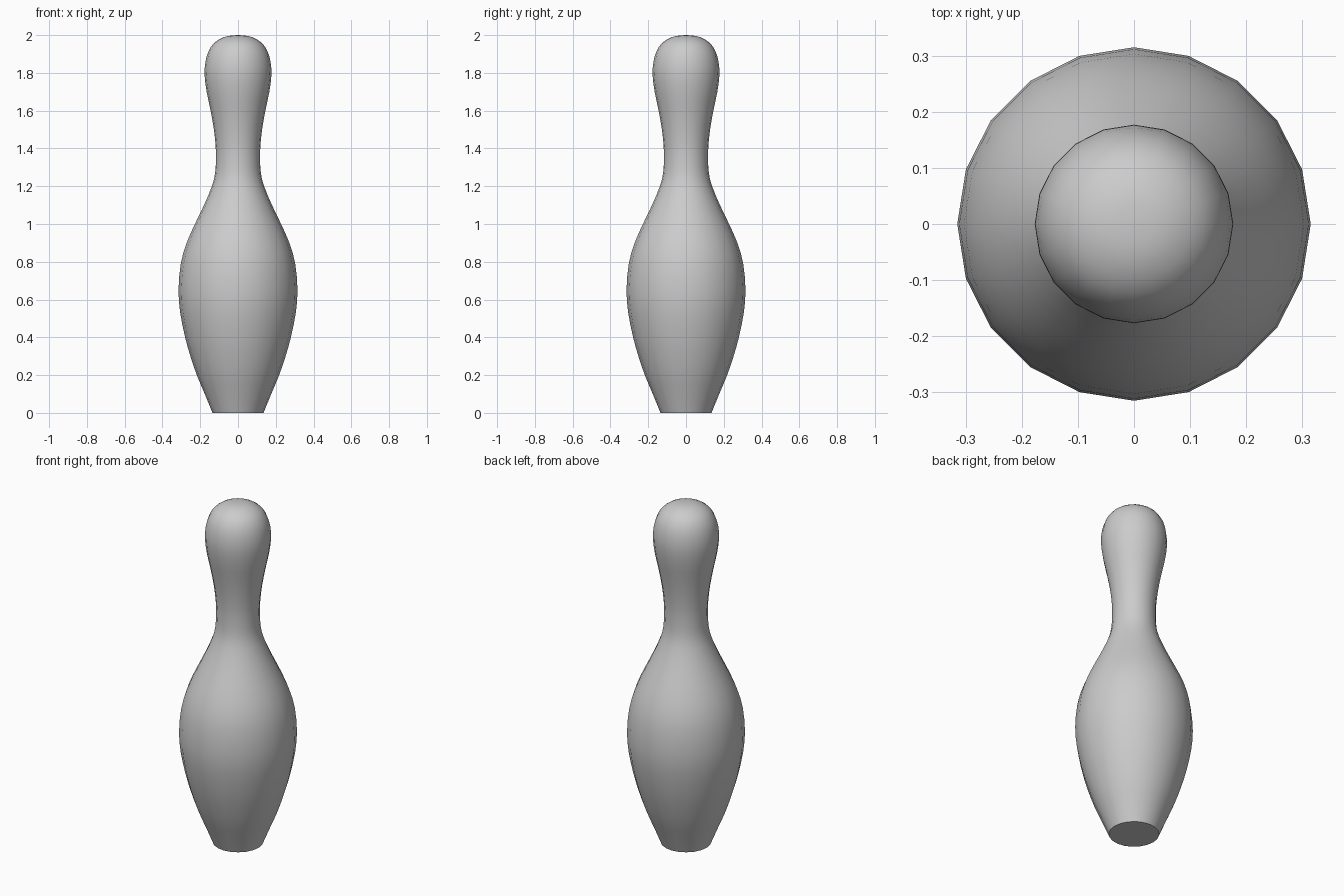
import bpy, bmesh, math
from mathutils import Vector

if "Cube" in bpy.data.objects:
    bpy.data.objects.remove(bpy.data.objects["Cube"])

SIDES = 20

# Outline of the pin from base edge to crown: (radius, height)
outline = [(0.135, 0), (0.176, 0.1), (0.218, 0.2), (0.252, 0.3), (0.280, 0.4),
           (0.306, 0.53), (0.315, 0.65), (0.303, 0.79), (0.272, 0.9),
           (0.228, 1.0), (0.180, 1.1), (0.138, 1.2), (0.121, 1.27),
           (0.117, 1.35), (0.119, 1.42), (0.129, 1.51), (0.147, 1.61),
           (0.166, 1.70), (0.177, 1.79), (0.172, 1.86), (0.156, 1.915),
           (0.125, 1.96), (0.078, 1.988), (0.035, 1.998)]


def smooth_outline(points, steps=2):
    """Catmull-Rom refinement of the outline."""
    p = [Vector(q) for q in points]
    p = [2 * p[0] - p[1]] + p + [Vector((0, 2.0))]
    out = []
    for a, b, c, d in zip(p, p[1:], p[2:], p[3:]):
        for i in range(steps):
            t = i / steps
            out.append(0.5 * (2 * b + (c - a) * t + (2 * a - 5 * b + 4 * c - d) * t**2
                              + (3 * b - a - 3 * c + d) * t**3))
    return out + [Vector(points[-1])]


# Lathe the outline into rings
bm = bmesh.new()
rings = []
for r, z in smooth_outline(outline):
    rings.append([bm.verts.new((r * math.cos(2 * math.pi * k / SIDES),
                                r * math.sin(2 * math.pi * k / SIDES), z))
                  for k in range(SIDES)])
for lo, hi in zip(rings, rings[1:]):
    for k in range(SIDES):
        n = (k + 1) % SIDES
        bm.faces.new((lo[k], lo[n], hi[n], hi[k]))

# Flat base and rounded crown
bm.faces.new(rings[0][::-1])
tip = bm.verts.new((0, 0, 2.0))
for k in range(SIDES):
    bm.faces.new((rings[-1][k], rings[-1][(k + 1) % SIDES], tip))

mesh = bpy.data.meshes.new("bowling_pin")
bm.to_mesh(mesh)
bm.free()
pin = bpy.data.objects.new("bowling_pin", mesh)
bpy.context.collection.objects.link(pin)

# Smooth sides, crisp base edge
bpy.context.view_layer.objects.active = pin
pin.select_set(True)
bpy.ops.object.shade_smooth_by_angle(angle=math.radians(40))
